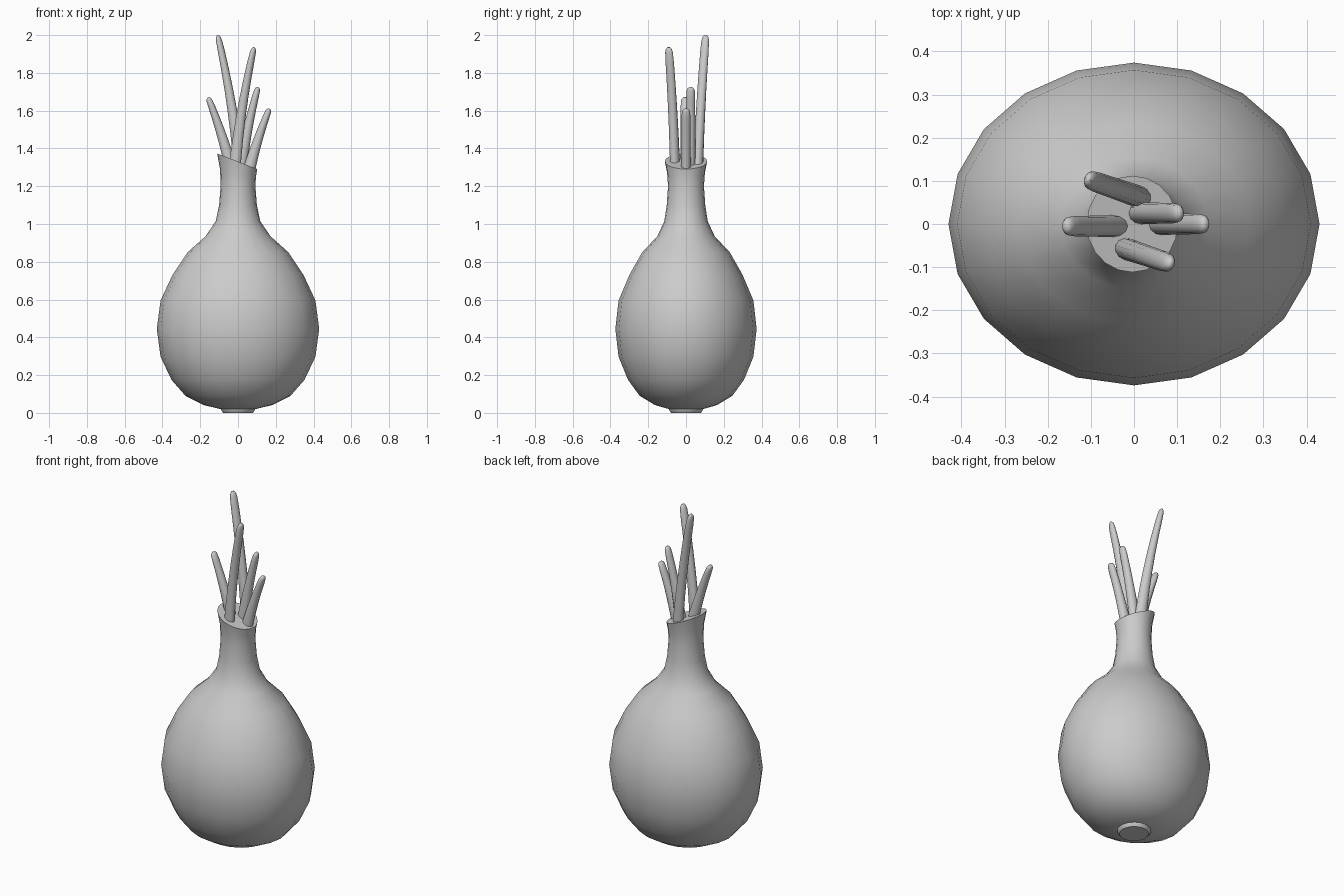
import bpy, bmesh, math
from mathutils import Vector

cube = bpy.data.objects.get("Cube")
if cube:
    bpy.data.objects.remove(cube, do_unlink=True)

grey = bpy.data.materials.new("plain grey")
grey.use_nodes = True
colour = (0.6, 0.6, 0.6, 1)
grey.diffuse_color = colour
grey.node_tree.nodes["Principled BSDF"].inputs["Base Color"].default_value = colour


def loft(name, rings, angle):
    """Skin a list of point rings, cap both ends and shade smooth."""
    bm = bmesh.new()
    loops = [[bm.verts.new(p) for p in ring] for ring in rings]
    n = len(loops[0])
    for a, b in zip(loops, loops[1:]):
        for i in range(n):
            j = (i + 1) % n
            bm.faces.new((a[i], a[j], b[j], b[i]))
    bm.faces.new(loops[0][::-1])
    bm.faces.new(loops[-1])
    bmesh.ops.recalc_face_normals(bm, faces=bm.faces)
    mesh = bpy.data.meshes.new(name)
    bm.to_mesh(mesh)
    bm.free()
    mesh.materials.append(grey)
    obj = bpy.data.objects.new(name, mesh)
    bpy.context.collection.objects.link(obj)
    bpy.ops.object.select_all(action="DESELECT")
    obj.select_set(True)
    bpy.context.view_layer.objects.active = obj
    bpy.ops.object.shade_smooth_by_angle(angle=math.radians(angle))
    return obj


def ellipse(rx, ry, z, sides=20, slope=0, shift=0):
    """Horizontal ring, optionally slanted along x."""
    turn = [math.tau * i / sides for i in range(sides)]
    return [(shift + rx * math.cos(t), ry * math.sin(t), z + slope * rx * math.cos(t))
            for t in turn]


# Bulb with neck: x radius, y radius, height; the rim is cut at a slant
profile = [(.093, .09, .02), (.183, .165, .042), (.278, .245, .09), (.352, .307, .175),
           (.41, .357, .297), (.43, .374, .445), (.41, .357, .595), (.347, .30, .73),
           (.267, .232, .85), (.172, .152, .935), (.118, .115, 1.015),
           (.1, .102, 1.1), (.092, .095, 1.2)]
rings = [ellipse(*p) for p in profile]
rings.append(ellipse(.095, .1, 1.27, slope=-.2))
rings.append(ellipse(.106, .112, 1.332, slope=-.39, shift=-.004))
loft("bulb", rings, 50)

# Root plate under the bulb
loft("root_plate", [ellipse(.078, .078, 0), ellipse(.088, .088, .012),
                    ellipse(.092, .092, .026)], 30)


def leaf(name, base, tip, bow):
    """Tapered shoot that bends outward toward its rounded tip."""
    base, tip = Vector(base), Vector(tip)
    lean = Vector((tip.x - base.x, tip.y - base.y, 0)).normalized()
    side = Vector((-lean.y, lean.x, 0))
    mid = (base + tip) / 2 - lean * bow
    rings = []
    for t in (0, .15, .3, .45, .6, .75, .88, .96, .985, 1):
        centre = base * (1 - t) ** 2 + mid * 2 * t * (1 - t) + tip * t * t
        tangent = ((mid - base) * (1 - t) + (tip - mid) * t).normalized()
        across = side.cross(tangent).normalized()
        cap = 1 if t < .96 else {.96: .92, .985: .72, 1: .35}[t]
        thick = (.034 - .018 * t) * cap
        wide = (.026 - .003 * t) * cap
        rings.append([centre + across * thick * math.cos(a) + side * wide * math.sin(a)
                      for a in (math.tau * i / 12 for i in range(12))])
    return loft(name, rings, 60)


leaf("back_leaf", (.012, .063, 1.27), (-.107, .104, 2.0), .025)
leaf("front_leaf", (-.02, -.057, 1.27), (.085, -.092, 1.935), .025)
leaf("right_leaf", (-.03, -.005, 1.27), (-.158, -.005, 1.67), .015)
leaf("middle_leaf", (.01, .025, 1.27), (.106, .025, 1.725), .015)
leaf("left_leaf", (.05, 0, 1.25), (.166, 0, 1.61), .015)
